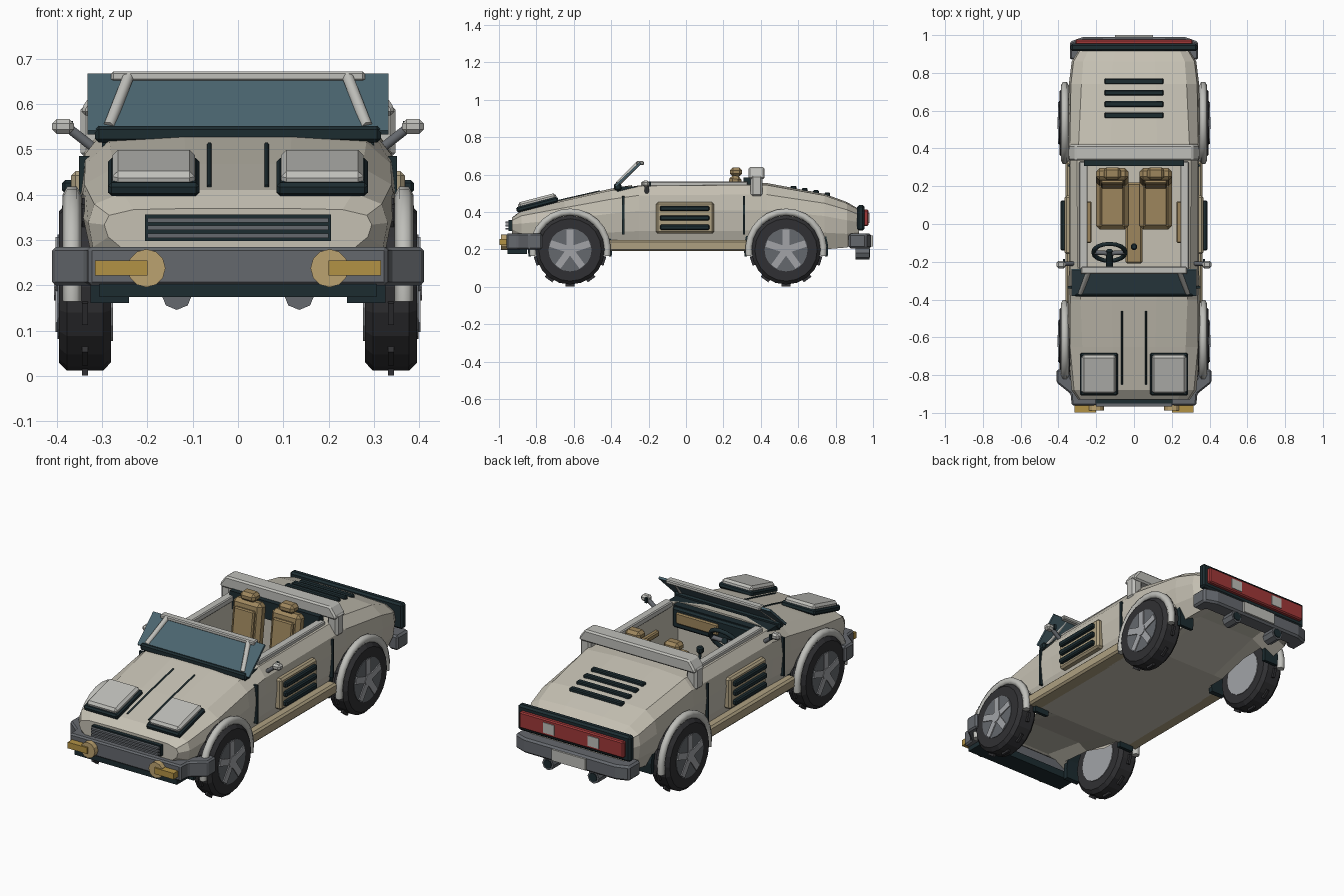
import bpy, bmesh, math
from mathutils import Matrix, Vector

if "Cube" in bpy.data.objects:
    bpy.data.objects.remove(bpy.data.objects["Cube"])


def mat(name, r, g, b):
    m = bpy.data.materials.new(name)
    m.diffuse_color = (r, g, b, 1)
    m.use_nodes = True
    m.node_tree.nodes["Principled BSDF"].inputs["Base Color"].default_value = m.diffuse_color
    return m


CREAM = mat("cream", .56, .53, .45)
TRIM = mat("light_trim", .52, .52, .49)
TAN = mat("tan", .42, .35, .22)
LEATHER = mat("leather", .34, .24, .11)
DARK = mat("dark", .012, .025, .03)
RUBBER = mat("rubber", .03, .03, .033)
STEEL = mat("steel", .13, .14, .155)
RIM = mat("rim", .36, .37, .39)
GLASS = mat("glass", .07, .13, .16)
AMBER = mat("amber", .45, .29, .06)
LENS = mat("lens", .5, .36, .16)
RED = mat("red", .35, .04, .04)


def make(name, bm, m, bevel=0, pair=False):
    bmesh.ops.recalc_face_normals(bm, faces=bm.faces)
    me = bpy.data.meshes.new(name)
    bm.to_mesh(me)
    bm.free()
    ob = bpy.data.objects.new(name, me)
    bpy.context.collection.objects.link(ob)
    if m:
        me.materials.append(m)
    if bevel:
        mod = ob.modifiers.new("bevel", 'BEVEL')
        mod.width, mod.segments = bevel, 1
    if pair:
        ob.modifiers.new("mirror", 'MIRROR')
    return ob


def add_box(bm, c, size, rot=Matrix()):
    bmesh.ops.create_cube(bm, size=1, matrix=Matrix.Translation(c) @ rot @ Matrix.Diagonal((*size, 1)))


def box(name, lo, hi, m, bevel=0, pair=False, rx=0):
    lo, hi = Vector(lo), Vector(hi)
    bm = bmesh.new()
    add_box(bm, (lo + hi) / 2, hi - lo, Matrix.Rotation(rx, 4, 'X'))
    return make(name, bm, m, bevel, pair)


def cyl(name, c, r, depth, axis, m, n=16, bevel=0, pair=False):
    rot = {'X': Matrix.Rotation(math.pi / 2, 4, 'Y'), 'Y': Matrix.Rotation(math.pi / 2, 4, 'X'), 'Z': Matrix()}[axis]
    bm = bmesh.new()
    bmesh.ops.create_cone(bm, cap_ends=True, segments=n, radius1=r, radius2=r, depth=depth,
                          matrix=Matrix.Translation(c) @ rot)
    return make(name, bm, m, bevel, pair)


def prism(name, pts, lo, hi, m, plane='XY', bevel=0, pair=False):
    put = (lambda a, b, d: (a, b, d)) if plane == 'XY' else (lambda a, b, d: (d, a, b))
    bm = bmesh.new()
    f = bm.faces.new([bm.verts.new(put(a, b, lo)) for a, b in pts])
    ext = bmesh.ops.extrude_face_region(bm, geom=[f])
    bmesh.ops.translate(bm, vec=put(0, 0, hi - lo), verts=[v for v in ext['geom'] if isinstance(v, bmesh.types.BMVert)])
    return make(name, bm, m, bevel, pair)


def tube(name, pts, r, m, pair=False, cyclic=False):
    cu = bpy.data.curves.new(name, 'CURVE')
    cu.dimensions, cu.bevel_depth, cu.bevel_resolution, cu.use_fill_caps = '3D', r, 1, True
    sp = cu.splines.new('POLY')
    sp.points.add(len(pts) - 1)
    for p, q in zip(sp.points, pts):
        p.co = (*q, 1)
    sp.use_cyclic_u = cyclic
    cu.materials.append(m)
    ob = bpy.data.objects.new(name, cu)
    bpy.context.collection.objects.link(ob)
    if pair:
        ob.modifiers.new("mirror", 'MIRROR')
    bpy.ops.object.select_all(action='DESELECT')
    bpy.context.view_layer.objects.active = ob
    ob.select_set(True)
    bpy.ops.object.convert(target='MESH')


# Body shell: stations along y of (y, bottom z, top z, top half width, widest half width)
ST = [(-.93, .28, .37, .24, .295), (-.88, .23, .41, .265, .33), (-.65, .2, .468, .285, .352), (-.4, .19, .525, .295, .348),
      (-.25, .19, .55, .31, .345), (.33, .19, .555, .315, .345),
      (.43, .19, .555, .305, .348), (.74, .2, .497, .29, .345), (.86, .21, .453, .28, .33), (.925, .24, .415, .25, .29)]


def top(y):
    for a, b in zip(ST, ST[1:]):
        if a[0] <= y <= b[0]:
            return a[2] + (b[2] - a[2]) * (y - a[0]) / (b[0] - a[0])


bm = bmesh.new()
rings = []
for y, zb, zt, wt, wm in ST:
    h = zt - zb
    pan = zb + (.07 if -.9 < y < -.5 or .6 < y < .9 else .0)  # raised floor pan at both ends
    half = [(wm * .5, pan), (wm * .86, zb), (wm * .97, zb + h * .3), (wm, zb + h * .6),
            (wt * .2 + wm * .8, zt - h * .17), (wt * .96, zt - h * .03), (wt * .4, zt)]
    ring = half + [(-x, z) for x, z in reversed(half)]
    rings.append([bm.verts.new((x, y, z)) for x, z in ring])
for a, b in zip(rings, rings[1:]):
    for i in range(14):
        bm.faces.new((a[i], a[(i + 1) % 14], b[(i + 1) % 14], b[i]))
bm.faces.new(rings[0])
bm.faces.new(rings[-1])
body = make("body", bm, CREAM)

# Cut the cockpit and wheel wells
WHEELS = (-.62, .535)
cutters = [box("cockpit_cutter", (-.25, -.29, .25), (.25, .32, .8), None)]
cutters += [cyl("well_cutter", (s * .37, y, .2), .208, .28, 'X', None, 20) for y in WHEELS for s in (1, -1)]
bpy.context.view_layer.objects.active = body
for c in cutters:
    mod = body.modifiers.new("cut", 'BOOLEAN')
    mod.operation, mod.solver, mod.object = 'DIFFERENCE', 'EXACT', c
    bpy.ops.object.modifier_apply(modifier=mod.name)
    bpy.data.objects.remove(c)

# Wheels, arches and liners
for tag, y in zip(("front", "rear"), WHEELS):
    cyl(tag + "_tyre", (.3375, y, .197), .185, .115, 'X', RUBBER, 20, .018, True)
    cyl(tag + "_rim", (.392, y, .197), .115, .012, 'X', STEEL, 20, 0, True)
    cyl(tag + "_inner_hub", (.282, y, .197), .12, .012, 'X', RIM, 16, 0, True)
    cyl(tag + "_hub_cap", (.398, y, .197), .032, .016, 'X', RIM, 10, 0, True)
    spokes, treads = bmesh.new(), bmesh.new()
    for i in range(5):
        r = Matrix.Rotation(i * math.tau / 5, 4, 'X')
        add_box(spokes, Vector((.398, y, .197)) + r @ Vector((0, 0, .065)), (.01, .036, .09), r)
    for i in range(10):
        r = Matrix.Rotation(i * math.tau / 10, 4, 'X')
        add_box(treads, Vector((.3375, y, .197)) + r @ Vector((0, 0, .185)), (.014, .05, .022), r)
    make(tag + "_spokes", spokes, RIM, 0, True)
    make(tag + "_treads", treads, RUBBER, 0, True)
    arc = [math.radians(-10 + 200 * i / 14) for i in range(15)]
    tube(tag + "_arch", [(.366, y + .2 * math.cos(a), .2 + .2 * math.sin(a)) for a in arc], .021, TRIM, True)
    ring = [(y + r * math.cos(a), .2 + r * math.sin(a)) for r, seq in ((.203, arc), (.226, arc[::-1])) for a in seq]
    prism(tag + "_liner", ring, .24, .325, DARK, 'YZ', 0, True)

# Front bumper, valance, lamps and grille
B = [(.33, -.96), (.335, -.9), (.41, -.84), (.41, -.77), (.36, -.77), (.3, -.87)]
prism("front_bumper", B + [(-x, y) for x, y in reversed(B)], .2, .285, STEEL, bevel=.008)
box("front_valance", (-.305, -.955, .175), (.305, -.85, .215), DARK)
cyl("fog_lamp", (.202, -.97, .238), .042, .036, 'Y', LENS, 12, 0, True)
box("indicator", (.2, -.997, .222), (.315, -.95, .255), AMBER, 0, True)
box("grille", (-.205, -.95, .298), (.205, -.89, .356), DARK)
for z in (.31, .327, .344):
    box("grille_bar", (-.2, -.965, z - .005), (.2, -.94, z + .005), STEEL)

# Pop-up headlights and hood strips follow the hood slope
tilt = math.atan2(.06, .23)
box("headlight_base", (.085, -.91, .424), (.287, -.68, .454), DARK, .008, True, tilt)
box("headlight_lid", (.095, -.9, .441), (.277, -.69, .476), TRIM, .012, True, tilt)
tube("hood_strip", [(.063, y, top(y)) for y in (-.85, -.65, -.46)], .005, DARK, True)

# Windscreen and frame
lean = -math.atan2(.14, .13)
box("windscreen", (-.332, -.316, .508), (.332, -.304, .692), GLASS, 0, False, lean)
box("cowl", (-.315, -.385, .515), (.315, -.345, .552), DARK, .008)
box("cowl_cover", (-.3, -.37, .5), (.3, -.25, .535), DARK)
box("windscreen_header", (-.28, -.265, .65), (.28, -.225, .672), TRIM, .005)
tube("windscreen_pillar", [(.285, -.365, .55), (.242, -.255, .66)], .014, TRIM, True)

# Cockpit: rails, dashboard, console, steering
box("door_rail", (.245, -.24, .53), (.29, .33, .562), TRIM, .005, True)
box("dashboard", (-.25, -.29, .42), (.25, -.235, .53), DARK, .01)
box("dashboard_panel", (-.03, -.25, .45), (.22, -.225, .51), LEATHER, .006)
box("console", (-.045, -.21, .25), (.045, .22, .31), LEATHER, .01)
tube("gear_lever", [(0, -.11, .3), (0, -.12, .4)], .008, DARK)
cyl("gear_knob", (0, -.12, .41), .02, .035, 'Z', DARK, 8, .008)
tube("steering_wheel", [(-.13 + .085 * math.cos(a), -.15 + .045 * math.sin(a), .48 + .072 * math.sin(a))
                        for a in [i * math.tau / 16 for i in range(16)]], .012, DARK, False, True)
tube("steering_spokes", [(-.21, -.15, .48), (-.13, -.155, .475), (-.05, -.15, .48)], .012, STEEL)
tube("steering_column", [(-.13, -.14, .485), (-.13, -.25, .42)], .018, DARK)
box("armrest", (.225, -.1, .43), (.252, .12, .46), LEATHER, .006, True)

# Seats
box("seat_cushion", (.03, -.03, .25), (.2, .24, .36), LEATHER, .02, True)
box("seat_cushion_pad", (.055, -.01, .35), (.175, .2, .372), LEATHER, .006, True)
box("seat_back", (.03, .215, .3), (.2, .28, .595), LEATHER, .018, True, -.13)
box("seat_back_pad", (.055, .2, .36), (.175, .225, .56), LEATHER, .006, True, -.13)
box("headrest", (.07, .235, .59), (.16, .3, .637), LEATHER, .015, True)

# Roll bar
box("roll_bar_post", (.285, .345, .48), (.347, .41, .6), TRIM, .012, True)
R = [(.345, .575), (.345, .592), (.31, .64), (-.31, .64), (-.345, .592), (-.345, .575)]
bar = prism("roll_bar", R, -.42, -.335, TRIM, bevel=.01)
bar.data.transform(Matrix.Rotation(math.pi / 2, 4, 'X'))
box("roll_bar_panel", (-.265, .308, .49), (.265, .35, .585), DARK)

# Doors, side vents, sills, mirrors
for y in (-.335, .31):
    box("door_seam", (.325, y - .006, .28), (.351, y + .006, .485), DARK, 0, True)
box("side_vent_frame", (.325, -.16, .285), (.368, .15, .452), TAN, .01, True)
for z in (.318, .368, .418):
    box("side_vent_slat", (.355, -.14, z - .014), (.388, .125, z + .014), DARK, .006, True)
box("sill", (.28, -.42, .19), (.362, .33, .25), TAN, .01, True)
tube("mirror_arm", [(.32, -.21, .505), (.375, -.21, .548)], .012, STEEL, True)
box("mirror", (.362, -.235, .534), (.41, -.195, .567), TRIM, .01, True)
box("mirror_glass", (.364, -.198, .536), (.376, -.186, .563), DARK, 0, True)

# Rear deck louvres
for y in (.575, .635, .695, .755):
    box("deck_louvre", (-.157, y - .015, top(y) - .01), (.157, y + .015, top(y) + .012), DARK, .005)

# Tail panel, bumper, plate and exhausts
box("tail_panel", (-.335, .915, .3), (.335, .955, .437), DARK, .01)
box("tail_light", (-.31, .945, .325), (.31, .976, .412), RED, .006)
box("reverse_light", (.1, .96, .34), (.165, .98, .395), TRIM, 0, True)
B = [(.27, .99), (.34, .965), (.34, .87), (.29, .87), (.27, .9)]
prism("rear_bumper", B + [(-x, y) for x, y in reversed(B)], .205, .285, STEEL, bevel=.01)
box("number_plate", (-.1, .97, .215), (.1, 1.0, .275), TRIM)
cyl("exhaust", (.135, .943, .18), .034, .075, 'Y', STEEL, 8, 0, True)
cyl("exhaust_bore", (.135, .982, .18), .024, .006, 'Y', DARK, 8, 0, True)
